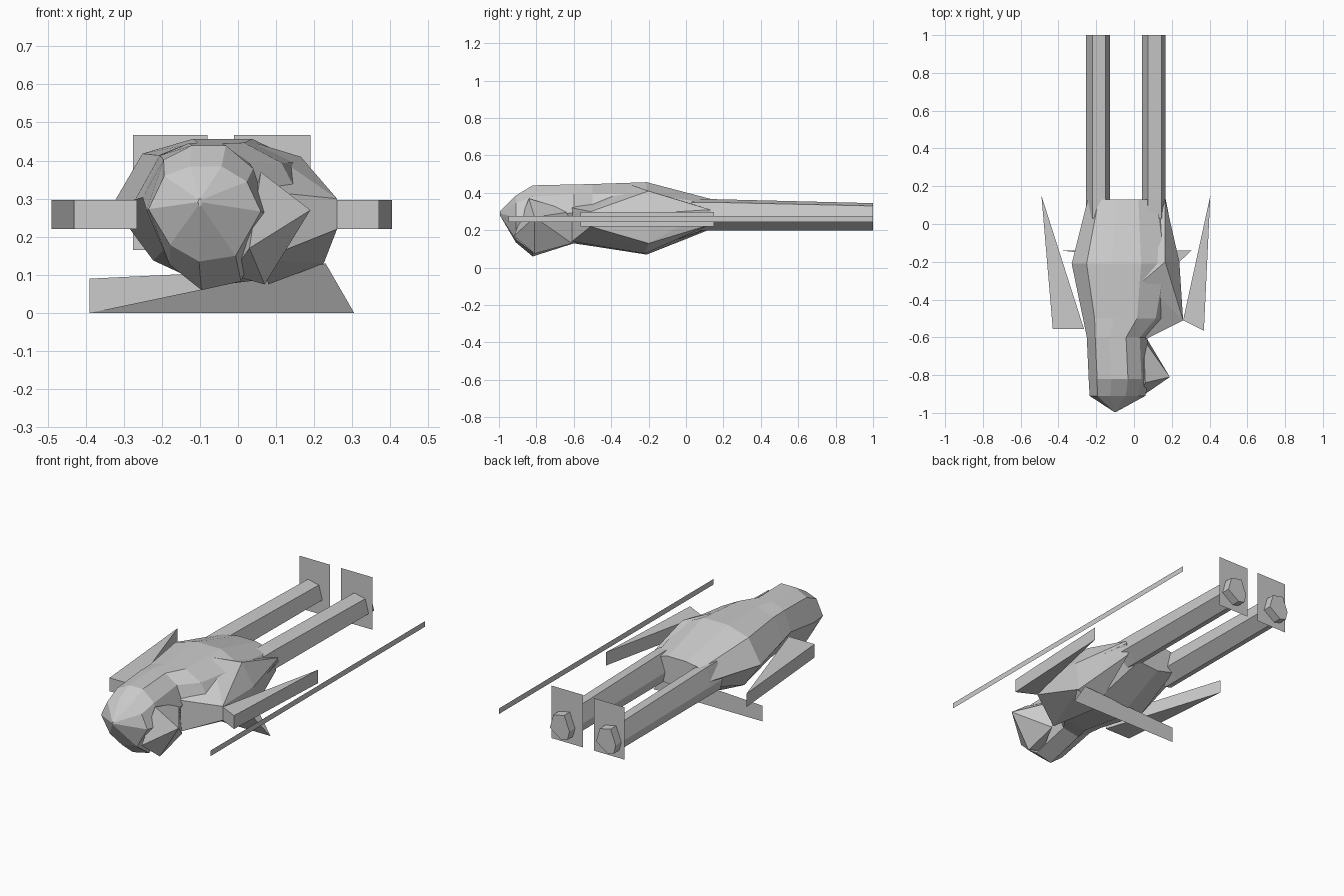
import bpy, bmesh

if "Cube" in bpy.data.objects:
    bpy.data.objects.remove(bpy.data.objects["Cube"])


def finish(name, bm):
    bmesh.ops.recalc_face_normals(bm, faces=bm.faces)
    me = bpy.data.meshes.new(name)
    bm.to_mesh(me)
    bm.free()
    bpy.context.collection.objects.link(bpy.data.objects.new(name, me))


def make(name, verts, faces):
    bm = bmesh.new()
    vs = [bm.verts.new(v) for v in verts]
    for f in faces:
        bm.faces.new([vs[i] for i in f])
    finish(name, bm)


def loft(name, rings):
    n = len(rings[0])
    verts = [p for r in rings for p in r]
    faces = [list(range(n)), list(range(len(verts) - n, len(verts)))]
    for k in range(0, len(verts) - n, n):
        for i in range(n):
            j = (i + 1) % n
            faces.append([k + i, k + j, k + n + j, k + n + i])
    make(name, verts, faces)


def hull(name, pts):
    bm = bmesh.new()
    for p in pts:
        bm.verts.new(p)
    bmesh.ops.convex_hull(bm, input=bm.verts)
    loose = [v for v in bm.verts if not v.link_faces]
    bmesh.ops.delete(bm, geom=loose, context='VERTS')
    finish(name, bm)


# Faceted hull: one eight-sided profile scaled along the length
section = [(1, .05), (.75, .68), (.3, 1), (-.25, 1), (-.72, .8),
           (-1, .1), (-.62, -.65), (-.1, -1), (.55, -.88)]
stations = [  # y, left, right, bottom, top
    (-.995, -.105, -.095, .28, .30),
    (-.91, -.235, .06, .135, .385),
    (-.82, -.24, .08, .06, .44),
    (-.60, -.25, .07, .13, .445),
    (-.50, -.27, .17, .115, .447),
    (-.21, -.33, .235, .07, .457),
    (.13, -.245, .168, .205, .368)]
rings = [[((l + r) / 2 + u * (r - l) / 2, y, (b + t) / 2 + w * (t - b) / 2)
          for u, w in section] for y, l, r, b, t in stations]
loft("body", rings)

# Projecting cheek on the nose and shoulder at the wing root
hull("cheek", [(.03, -.92, .17), (.19, -.81, .27), (.07, -.61, .13), (.05, -.61, .3),
               (.06, -.84, .37), (.07, -.81, .075), (-.02, -.8, .1)])
hull("shoulder", [(.26, -.51, .3), (.26, -.51, .22), (.06, -.61, .32), (.06, -.61, .14),
                  (.05, -.3, .445), (.165, -.2, .41), (.24, -.2, .29), (.225, -.2, .13),
                  (.08, -.22, .075), (.165, .13, .31), (.15, .13, .23)])

# Twin rear booms with a plate near each end
boom = [(-.063, .26), (-.03, .345), (.04, .33), (.062, .25), (-.01, .2), (-.05, .21)]
for side, cx, px0, px1 in (("left", -.19, -.275, -.08), ("right", .105, -.01, .19)):
    loft(side + "_boom", [[(cx + x * s, y, .2 + (z - .2) * h) for x, z in boom]
                          for y, s, h in ((.03, 1, 1.15), (.13, 1, 1.15), (1, 1, 1))])
    make(side + "_plate", [(px0, .95, .165), (px1, .95, .165),
                           (px1, .95, .467), (px0, .95, .467)], [[0, 1, 2, 3]])

# Swept wedge wings
wings = {"left_wing": [(-.49, .15), (-.43, -.555), (-.265, -.555)],
         "right_wing": [(.404, .15), (.37, -.565), (.26, -.51)]}
for name, plan in wings.items():
    loft(name, [[(x, y, z) for x, y in plan] for z in (.22, .297)])

# Keel fin below the body
make("keel_fin", [(-.39, -.14, 0), (-.39, -.14, .09), (.23, -.14, .12),
                  (.305, -.14, 0), (.23, -.21, .13)], [[0, 1, 2, 3], [0, 3, 4]])

# Detached thin side rail
make("side_rail", [(.49, -.95, .243), (.49, 1, .243), (.49, 1, .275), (.49, -.95, .275)],
     [[0, 1, 2, 3]])
